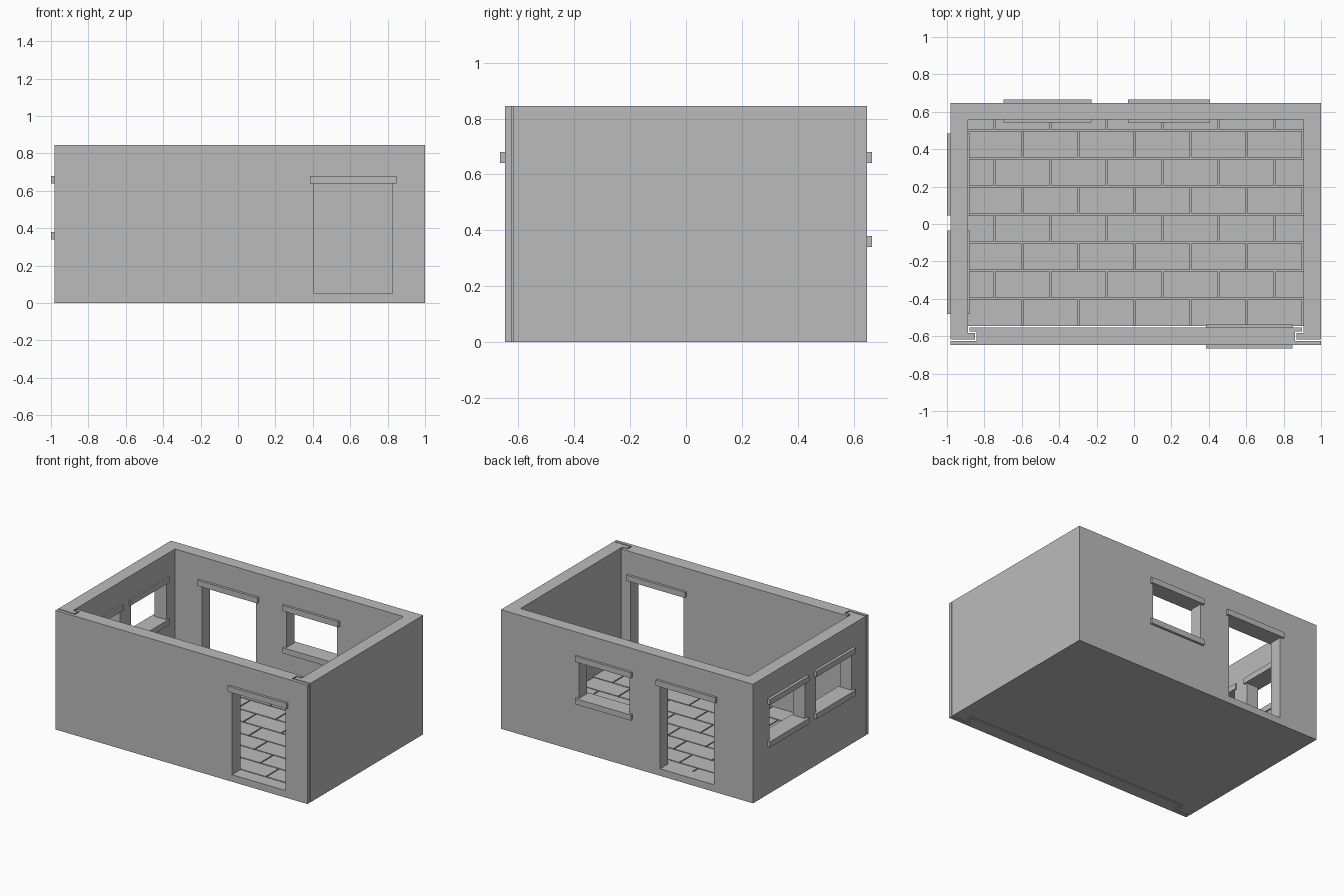
import bpy
import bmesh

cube = bpy.data.objects.get("Cube")
if cube:
    bpy.data.objects.remove(cube, do_unlink=True)

grey = bpy.data.materials.new("plain grey")
grey.use_nodes = True
GREY = (0.5, 0.5, 0.5, 1)
grey.diffuse_color = GREY
grey.node_tree.nodes["Principled BSDF"].inputs["Base Color"].default_value = GREY

LEFT, RIGHT = -0.98, 1.0          # outer wall faces in x
BACK, FRONT = 0.648, -0.648       # outer wall faces in y
IN_L, IN_R, IN_B = -0.893, 0.907, 0.56
IN_F = -0.553                     # inner face of the front panel
TOP, FLOOR = 0.845, 0.05
HEAD, SILL, BAR = 0.64, 0.38, 0.04
GAP = 0.008
MID = (LEFT + RIGHT) / 2


def finish(name, bm):
    bmesh.ops.recalc_face_normals(bm, faces=bm.faces)
    mesh = bpy.data.meshes.new(name)
    bm.to_mesh(mesh)
    bm.free()
    mesh.materials.append(grey)
    obj = bpy.data.objects.new(name, mesh)
    bpy.context.collection.objects.link(obj)
    return obj


def add_box(bm, lo, hi):
    verts = bmesh.ops.create_cube(bm, size=1)["verts"]
    for v in verts:
        v.co = [hi[i] if v.co[i] > 0 else lo[i] for i in range(3)]


def box(name, lo, hi):
    bm = bmesh.new()
    add_box(bm, lo, hi)
    return finish(name, bm)


def prism(name, half, z0, z1):
    """Extrude a plan outline given as its right half, mirrored about MID."""
    outline = half + [(2 * MID - x, y) for x, y in reversed(half)]
    bm = bmesh.new()
    face = bm.faces.new([bm.verts.new((x, y, z0)) for x, y in outline])
    ext = bmesh.ops.extrude_face_region(bm, geom=[face])["geom"]
    for v in ext:
        if isinstance(v, bmesh.types.BMVert):
            v.co.z = z1
    return finish(name, bm)


def cut(target, lo, hi):
    cutter = box("cutter", lo, hi)
    cutter.hide_render = True
    mod = target.modifiers.new("opening", "BOOLEAN")
    mod.operation = "DIFFERENCE"
    mod.solver = "EXACT"
    mod.object = cutter
    bpy.context.view_layer.objects.active = target
    bpy.ops.object.modifier_apply(modifier=mod.name)
    bpy.data.objects.remove(cutter, do_unlink=True)


# Three fixed walls with hooked ends that hold the front panel
seam = FRONT + 0.031
hook = -0.583
walls = prism("side_and_back_walls", [
    (MID, BACK), (RIGHT, BACK), (RIGHT, seam), (0.87, seam),
    (0.87, hook), (IN_R, hook), (IN_R, IN_B), (MID, IN_B)][1:-1], 0, TOP)

# Sliding front panel with a T-shaped tongue
neck = 0.87 - GAP
flange = IN_R - GAP
panel = prism("front_panel", [
    (RIGHT, FRONT), (RIGHT, seam - GAP), (neck, seam - GAP),
    (neck, hook + GAP), (flange, hook + GAP), (flange, IN_F)], 0, TOP)

# Openings, each with a lintel; windows also get a sill
OVER, PROUD = 0.022, 0.017
openings = [
    # name, wall, axis along wall, start, end, outer and inner faces, is door
    ("front_door", panel, 0, 0.407, 0.825, FRONT, IN_F, True),
    ("back_door", walls, 0, -0.675, -0.25, IN_B, BACK, True),
    ("back_window", walls, 0, -0.01, 0.385, IN_B, BACK, False),
    ("side_window_rear", walls, 1, 0.067, 0.463, LEFT, IN_L, False),
    ("side_window_front", walls, 1, -0.458, -0.057, LEFT, IN_L, False),
]
for name, wall, axis, a, b, d0, d1, door in openings:
    def corner(along, depth, z):
        return (along, depth, z) if axis == 0 else (depth, along, z)

    cut(wall, corner(a, d0 - 0.1, FLOOR if door else SILL),
        corner(b, d1 + 0.1, HEAD))
    bars = [("lintel", HEAD)] + ([] if door else [("sill", SILL - BAR)])
    for part, z in bars:
        out0 = 0.02 if axis else PROUD
        box(name + "_" + part, corner(a - OVER, d0 - out0, z),
            corner(b + OVER, d1 + PROUD, z + BAR))

# Floor slab with staggered raised tiles
y0 = IN_F + GAP
box("floor_slab", (IN_L, y0, 0), (IN_R, IN_B, FLOOR - 0.01))
bm = bmesh.new()
TILE_X, TILE_Y, JOINT = 0.3, 0.15, 0.008
row, y = 0, y0
while y < IN_B - JOINT:
    x = IN_L - (TILE_X / 2 if row % 2 else 0)
    while x < IN_R - JOINT:
        add_box(bm, (max(x, IN_L), y, FLOOR - 0.01),
                (min(x + TILE_X - JOINT, IN_R), min(y + TILE_Y - JOINT, IN_B), FLOOR))
        x += TILE_X
    y += TILE_Y
    row += 1
finish("floor_tiles", bm)
